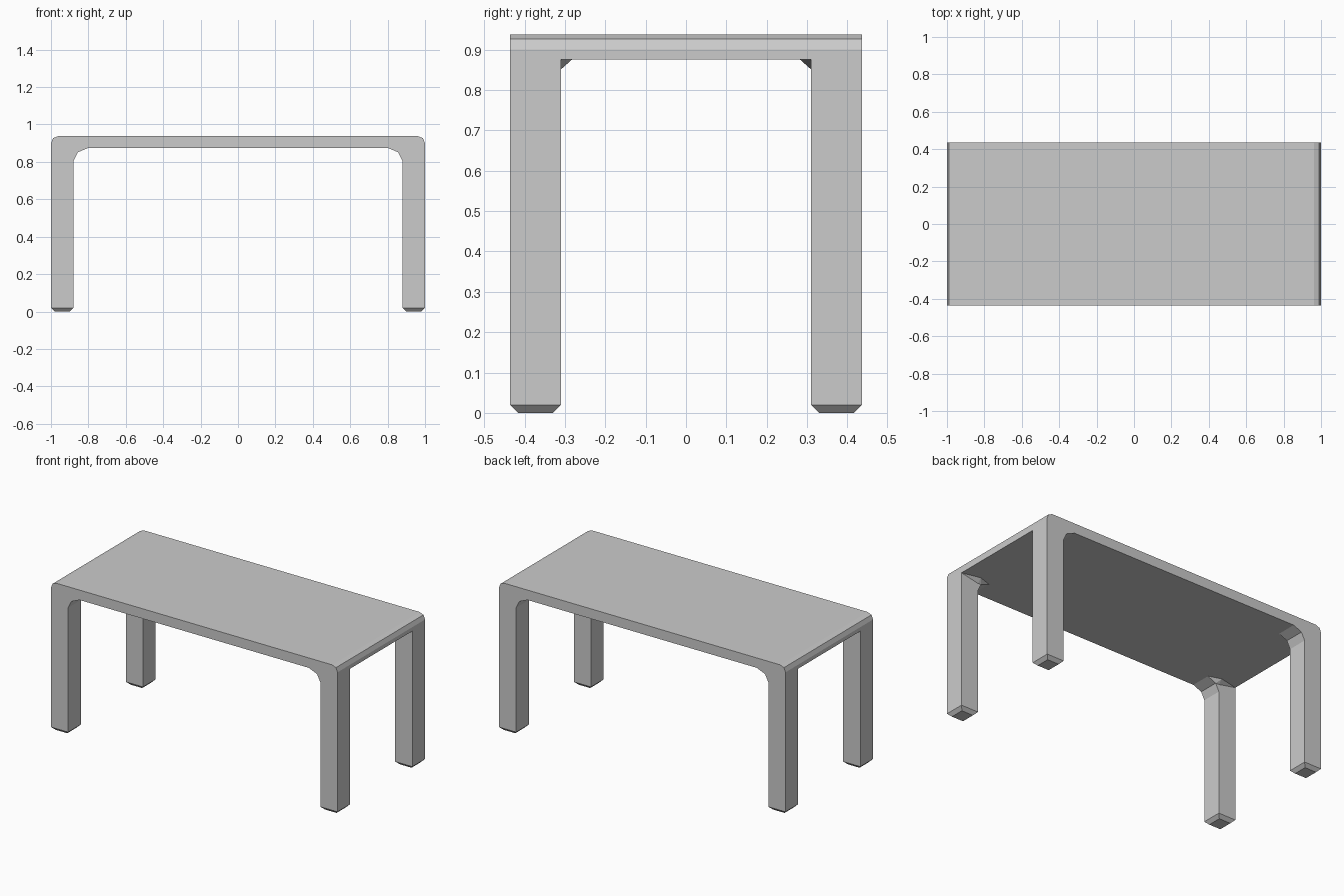
import bpy, bmesh
from math import sin, cos, pi

if "Cube" in bpy.data.objects:
    bpy.data.objects.remove(bpy.data.objects["Cube"])

W, D, H = 1.0, 0.4365, 0.9375      # half width, half depth, height
UNDER = 0.875                      # underside of the top
LEG_X, LEG_Y = 0.88, 0.31          # inner faces of the legs
FOOT = 0.02


def make_object(name, bm):
    bmesh.ops.recalc_face_normals(bm, faces=bm.faces[:])
    mesh = bpy.data.meshes.new(name)
    bm.to_mesh(mesh)
    bm.free()
    obj = bpy.data.objects.new(name, mesh)
    bpy.context.collection.objects.link(obj)
    return obj


def hull(name, points):
    bm = bmesh.new()
    for p in points:
        bm.verts.new(p)
    bmesh.ops.convex_hull(bm, input=bm.verts[:])
    return make_object(name, bm)


# Table frame: front outline with rounded corners, run through the depth
r = 0.0375
half = [(0.80, UNDER), (0.857, 0.851), (LEG_X, 0.805), (LEG_X, FOOT), (W, FOOT)]
half += [(W - r + r * cos(a), H - r + r * sin(a)) for a in (0, pi / 4, pi / 2)]
outline = half + [(-x, z) for x, z in reversed(half)]
bm = bmesh.new()
face = bm.faces.new([bm.verts.new((x, -D, z)) for x, z in outline])
ext = bmesh.ops.extrude_face_region(bm, geom=[face])
bmesh.ops.translate(bm, vec=(0, 2 * D, 0),
                    verts=[v for v in ext["geom"] if isinstance(v, bmesh.types.BMVert)])
frame = make_object("table_frame", bm)

# Opening between the front and back legs
cutter = hull("end_opening_cutter", [(x, y, z) for x in (-1.2, 1.2)
                                     for y in (-LEG_Y, LEG_Y) for z in (-0.2, UNDER)])
cutter.hide_render = True
cutter.hide_viewport = True
cut = frame.modifiers.new("end_opening", 'BOOLEAN')
cut.operation = 'DIFFERENCE'
cut.solver = 'EXACT'
cut.object = cutter

for sx, x_name in ((-1, "left"), (1, "right")):
    for sy, y_name in ((-1, "front"), (1, "back")):
        # Tapered foot
        pts = []
        for z, inset in ((FOOT, 0), (0, FOOT)):
            for x in (LEG_X + inset, W - inset):
                for y in (LEG_Y + inset, D - inset):
                    pts.append((sx * x, sy * y, z))
        hull(f"{y_name}_{x_name}_foot", pts)
        # Small corner brace flaring out under the top
        brace = [(W, LEG_Y, UNDER), (0.80, LEG_Y, UNDER),
                 (0.857, LEG_Y, 0.851), (LEG_X, LEG_Y, 0.851), (LEG_X, 0.283, UNDER)]
        hull(f"{y_name}_{x_name}_brace", [(sx * x, sy * y, z) for x, y, z in brace])
